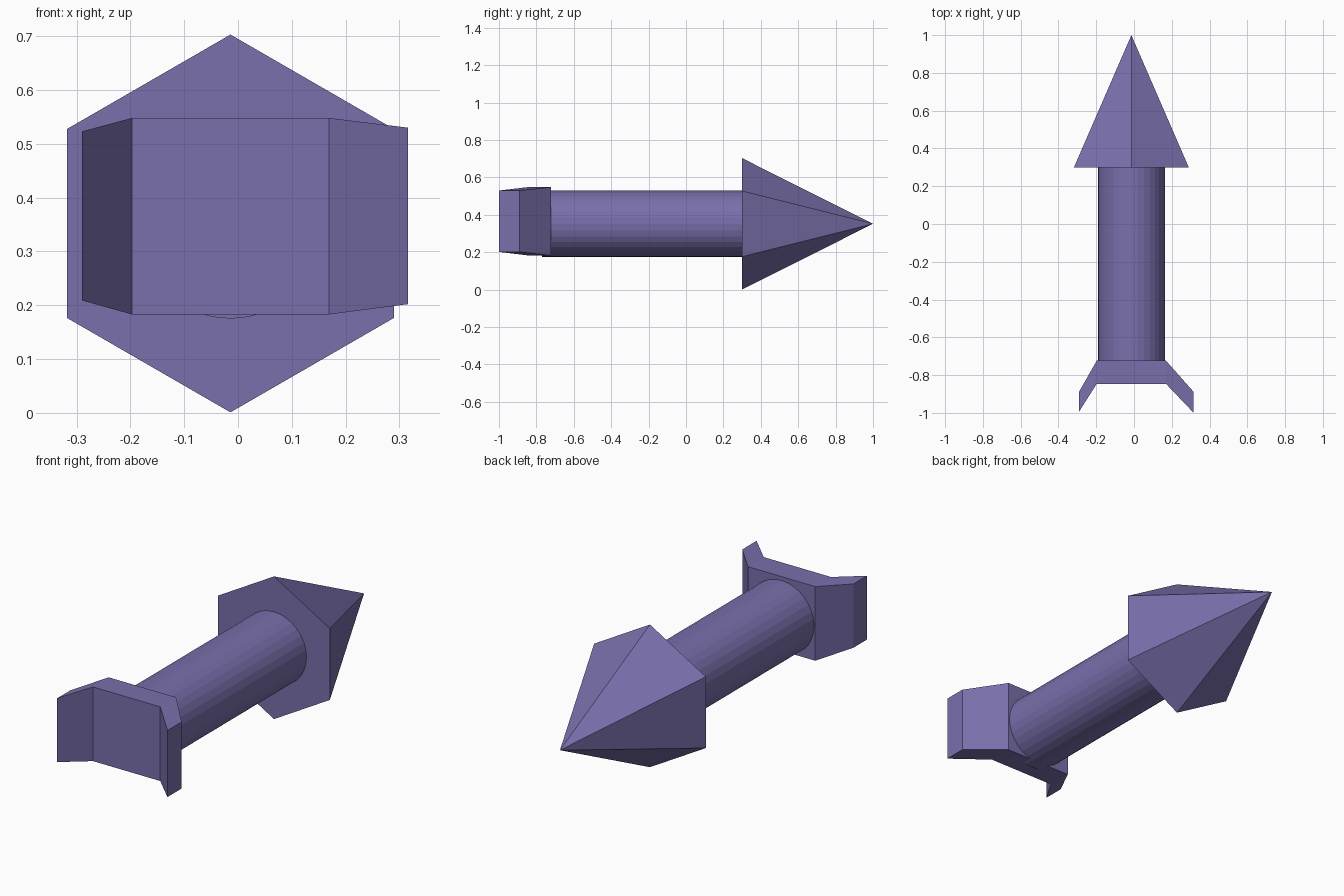
import bpy, bmesh, math
from mathutils import Matrix

if "Cube" in bpy.data.objects:
    bpy.data.objects.remove(bpy.data.objects["Cube"])

CX, CZ = -0.014, 0.352          # long axis of the arrow

mat = bpy.data.materials.new("purple")
mat.diffuse_color = (0.19, 0.16, 0.41, 1)
mat.use_nodes = True
mat.node_tree.nodes["Principled BSDF"].inputs["Base Color"].default_value = mat.diffuse_color


def finish(name, bm):
    bmesh.ops.recalc_face_normals(bm, faces=bm.faces)
    mesh = bpy.data.meshes.new(name)
    bm.to_mesh(mesh)
    bm.free()
    mesh.materials.append(mat)
    obj = bpy.data.objects.new(name, mesh)
    bpy.context.collection.objects.link(obj)
    return obj


def cone_along_y(name, sides, r_start, r_end, y0, y1):
    bm = bmesh.new()
    place = (Matrix.Translation((CX, (y0 + y1) / 2, CZ))
             @ Matrix.Rotation(-math.pi / 2, 4, 'X'))
    bmesh.ops.create_cone(bm, cap_ends=True, segments=sides, radius1=r_start,
                          radius2=r_end, depth=y1 - y0, matrix=place)
    return finish(name, bm)


# Six-sided pointed head and round shaft
cone_along_y("arrow_head", 6, 0.351, 0, 0.30, 1.0)
cone_along_y("shaft", 32, 0.177, 0.177, -0.77, 0.30)

# Tail: rectangular sections (x, y_front, y_back, z_low, z_high) left to right
sections = [
    (-0.290, -0.992, -0.887, 0.209, 0.523),
    (-0.197, -0.846, -0.723, 0.183, 0.548),
    (0.169, -0.846, -0.723, 0.183, 0.548),
    (0.316, -1.000, -0.889, 0.202, 0.530),
]
bm = bmesh.new()
rings = [[bm.verts.new(p) for p in ((x, a, lo), (x, b, lo), (x, b, hi), (x, a, hi))]
         for x, a, b, lo, hi in sections]
for r, s in zip(rings, rings[1:]):
    for i in range(4):
        j = (i + 1) % 4
        bm.faces.new((r[i], r[j], s[j], s[i]))
bm.faces.new(rings[0])
bm.faces.new(rings[-1])
finish("tail", bm)
